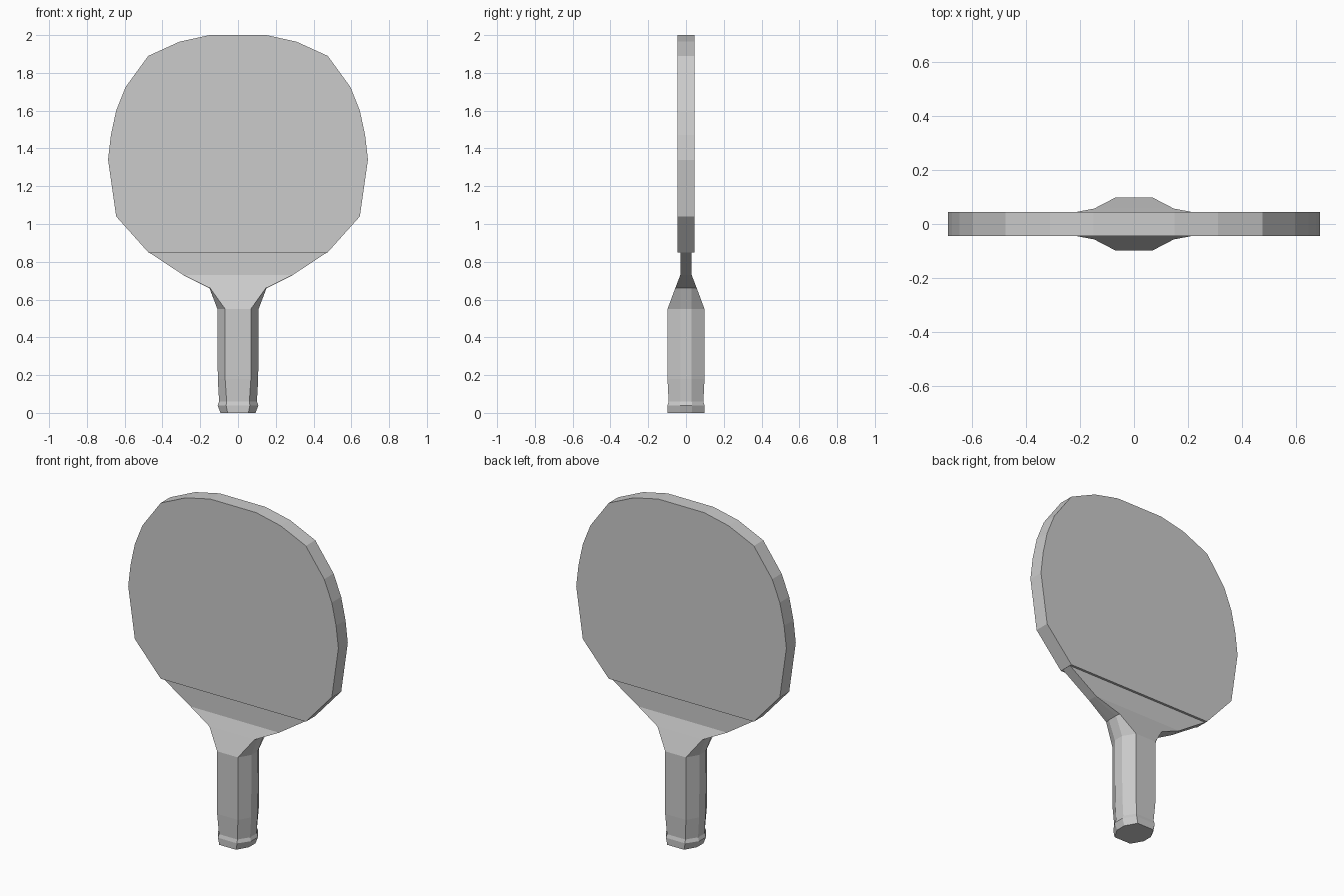
import bpy
import bmesh

cube = bpy.data.objects.get("Cube")
if cube:
    bpy.data.objects.remove(cube, do_unlink=True)

GREY = (0.6, 0.6, 0.6, 1.0)
mat = bpy.data.materials.new("plain grey")
mat.use_nodes = True
mat.diffuse_color = GREY
mat.node_tree.nodes["Principled BSDF"].inputs["Base Color"].default_value = GREY


def loft(name, rings):
    """Bridge equal-length closed rings and cap both ends, flat shaded."""
    bm = bmesh.new()
    loops = [[bm.verts.new(co) for co in ring] for ring in rings]
    for a, b in zip(loops, loops[1:]):
        for i in range(len(a)):
            j = (i + 1) % len(a)
            bm.faces.new((a[i], a[j], b[j], b[i]))
    bm.faces.new(loops[0])
    bm.faces.new(loops[-1])
    bmesh.ops.recalc_face_normals(bm, faces=bm.faces)
    mesh = bpy.data.meshes.new(name)
    bm.to_mesh(mesh)
    bm.free()
    mesh.materials.append(mat)
    obj = bpy.data.objects.new(name, mesh)
    bpy.context.collection.objects.link(obj)
    return obj


# Paddle blade: mirrored half outline, extruded through its thickness
half = [(0.15, 2.0), (0.31, 1.965), (0.475, 1.89), (0.595, 1.725), (0.645, 1.6),
        (0.673, 1.47), (0.688, 1.34), (0.645, 1.04), (0.475, 0.85)]
outline = half + [(-x, z) for x, z in reversed(half)]
loft("blade", [[(x, y, z) for x, z in outline] for y in (-0.044, 0.044)])


# Handle and neck: eight-sided sections with a front corner and a side corner
def section(z, front_x, front_y, side_x, side_y):
    quarter = [(side_x, side_y), (front_x, front_y)]
    back = quarter + [(-x, y) for x, y in reversed(quarter)]
    return [(x, y, z) for x, y in back + [(x, -y) for x, y in reversed(back)]]


loft("handle", [section(*s) for s in (
    (0.0, 0.055, 0.097, 0.093, 0.03),
    (0.04, 0.063, 0.098, 0.108, 0.033),
    (0.06, 0.06, 0.092, 0.1, 0.03),
    (0.18, 0.068, 0.098, 0.107, 0.03),
    (0.55, 0.068, 0.098, 0.109, 0.03),
    (0.66, 0.147, 0.057, 0.151, 0.03),
    (0.73, 0.29, 0.03, 0.29, 0.015),
    (0.852, 0.475, 0.03, 0.475, 0.015),
)])
